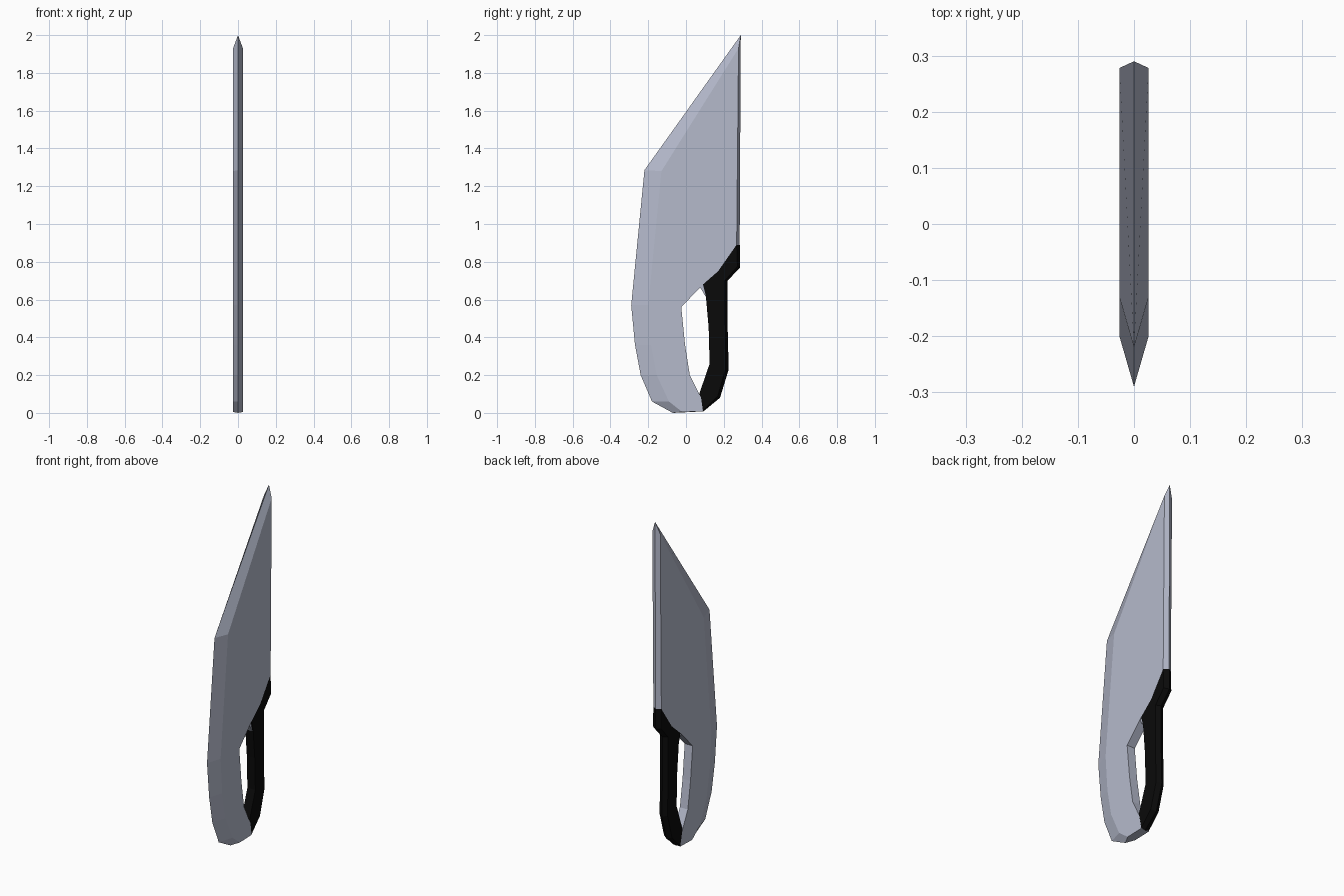
import bpy, bmesh

T = 0.026  # half thickness of the knife


def material(name, rgb):
    m = bpy.data.materials.new(name)
    m.diffuse_color = (*rgb, 1)
    return m


def plate(name, points, mat, half=T):
    """Flat plate in the YZ plane. Each point is (flat y, z) or
    (flat y, z, ridge y, z), the ridge being the bevel edge at x = 0."""
    bm = bmesh.new()
    ridge = [bm.verts.new((0, p[-2], p[-1])) for p in points]
    n = len(points)
    for side in (-1, 1):
        flat = [bm.verts.new((side * half, p[0], p[1])) for p in points]
        bm.faces.new(flat)
        for i in range(n):
            j = (i + 1) % n
            bm.faces.new((flat[i], flat[j], ridge[j], ridge[i]))
    bmesh.ops.recalc_face_normals(bm, faces=bm.faces)
    mesh = bpy.data.meshes.new(name)
    bm.to_mesh(mesh)
    bm.free()
    mesh.materials.append(mat)
    ob = bpy.data.objects.new(name, mesh)
    bpy.context.collection.objects.link(ob)
    return ob


steel = material("blue grey steel", (0.46, 0.49, 0.60))
black = material("black grip", (0.003, 0.003, 0.003))

# Blade: spine tip, bevelled cutting edge, hooked lower guard, hole edge, seam
plate("blade", [
    (0.278, 1.93, 0.29, 2.0),
    (-0.13, 1.28, -0.22, 1.285),
    (-0.20, 0.57, -0.29, 0.57),
    (-0.185, 0.36, -0.27, 0.36),
    (-0.155, 0.20, -0.24, 0.20),
    (-0.09, 0.06, -0.18, 0.06),
    (-0.02, 0.005, -0.07, 0.0),
    (0.09, 0.008),
    (0.08, 0.08),
    (0.02, 0.20),
    (-0.005, 0.36),
    (-0.025, 0.56),
    (0.09, 0.68),
    (0.17, 0.75),
    (0.268, 0.89, 0.284, 0.89),
], steel)

# Handle: pommel heel at the top, grip, curved foot joining the guard
plate("handle", [
    (0.268, 0.89, 0.287, 0.89),
    (0.272, 0.775, 0.287, 0.77),
    (0.205, 0.70, 0.22, 0.70),
    (0.205, 0.47, 0.22, 0.47),
    (0.21, 0.235, 0.226, 0.23),
    (0.168, 0.09, 0.18, 0.08),
    (0.09, 0.012, 0.09, 0.006),
    (0.07, 0.10),
    (0.125, 0.26),
    (0.12, 0.45),
    (0.105, 0.62),
    (0.09, 0.68),
    (0.17, 0.75),
], black)

# Small steel stub where the blade meets the grip
plate("blade_stub", [
    (0.075, 0.665), (0.095, 0.685), (0.118, 0.615), (0.104, 0.615),
], steel, 0.02)
